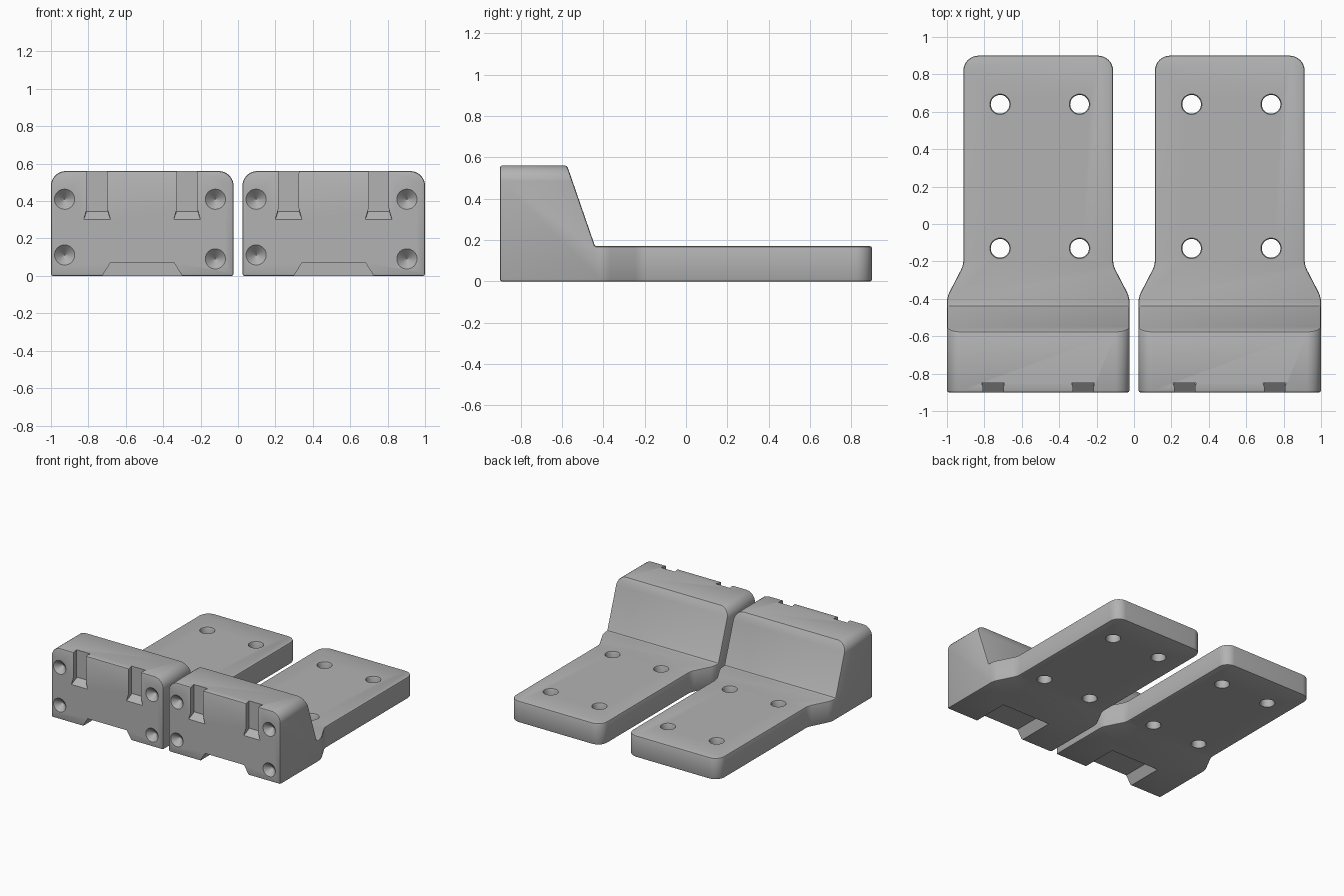
import bpy, bmesh, math
from mathutils import Vector

if "Cube" in bpy.data.objects:
    bpy.data.objects.remove(bpy.data.objects["Cube"])

HALF, ARM = 0.488, 0.40          # half widths of the block and the arm
FRONT, BACK = -0.9, 0.9
TOP, PLATE = 0.56, 0.17

grey = bpy.data.materials.new("grey plastic")
grey.diffuse_color = (0.45, 0.45, 0.45, 1)
grey.use_nodes = True
grey.node_tree.nodes["Principled BSDF"].inputs["Base Color"].default_value = grey.diffuse_color


def rounded(points):
    """Outline from (a, b, radius) corners, each rounded with an arc."""
    out, n = [], len(points)
    for i, (a, b, r) in enumerate(points):
        p = Vector((a, b))
        if r == 0:
            out.append(p)
            continue
        u = (Vector(points[i - 1][:2]) - p).normalized()
        v = (Vector(points[(i + 1) % n][:2]) - p).normalized()
        half = u.angle(v) / 2
        centre = p + (u + v).normalized() * r / math.sin(half)
        s = p + u * r / math.tan(half) - centre
        e = p + v * r / math.tan(half) - centre
        turn = math.atan2(s.x * e.y - s.y * e.x, s.dot(e))
        steps = max(3, round(abs(turn) / 0.2))
        for k in range(steps + 1):
            t = turn * k / steps
            out.append(centre + Vector((s.x * math.cos(t) - s.y * math.sin(t),
                                        s.x * math.sin(t) + s.y * math.cos(t))))
    return out


def loft(bm, lower, upper):
    """Closed solid between two loops with equal point counts."""
    a = [bm.verts.new(p) for p in lower]
    b = [bm.verts.new(p) for p in upper]
    bm.faces.new(a)
    bm.faces.new(b)
    for i in range(len(a)):
        j = (i + 1) % len(a)
        bm.faces.new((a[i], a[j], b[j], b[i]))


def finish(name, bm):
    bmesh.ops.recalc_face_normals(bm, faces=bm.faces)
    me = bpy.data.meshes.new(name)
    bm.to_mesh(me)
    bm.free()
    me.materials.append(grey)
    ob = bpy.data.objects.new(name, me)
    bpy.context.collection.objects.link(ob)
    return ob


def prism(name, outline, place, lo, hi):
    bm = bmesh.new()
    loft(bm, [place(p, lo) for p in outline], [place(p, hi) for p in outline])
    return finish(name, bm)


def lathe(bm, origin, along_y, profile, sides=32):
    """Turned solid from (radius, distance) rings, along y or z."""
    rings = []
    for r, d in profile:
        ring = []
        for k in range(sides):
            t = 2 * math.pi * k / sides
            c, s = r * math.cos(t), r * math.sin(t)
            ring.append(bm.verts.new(Vector(origin) + Vector((c, d, s) if along_y else (c, s, d))))
        rings.append(ring)
    bm.faces.new(rings[0])
    bm.faces.new(rings[-1])
    for a, b in zip(rings, rings[1:]):
        for k in range(sides):
            j = (k + 1) % sides
            bm.faces.new((a[k], a[j], b[j], b[k]))


def boolean(ob, tool, op):
    m = ob.modifiers.new(tool.name, 'BOOLEAN')
    m.operation, m.solver, m.object = op, 'EXACT', tool
    tool.hide_render = True


# Body: plan outline trimmed by the side profile and the front profile
right = [(HALF, FRONT, 0), (HALF, -0.39, 0.12), (ARM, -0.22, 0.12), (ARM, BACK, 0.08)]
plan = rounded(right + [(-x, y, r) for x, y, r in reversed(right)])
body = prism("bracket_left", plan, lambda p, h: (p.x, p.y, h), 0, 0.7)
side = [Vector(p) for p in ((-1, -0.1), (1, -0.1), (1, PLATE), (-0.44, PLATE),
                            (-0.575, TOP), (-1, TOP))]
side_tool = prism("side_profile_helper", side, lambda p, h: (h, p.x, p.y), -0.7, 0.7)
face = rounded([(-HALF - 0.0005, -0.1, 0), (HALF + 0.0005, -0.1, 0),
                (HALF + 0.0005, TOP + 0.0005, 0.08), (-HALF - 0.0005, TOP + 0.0005, 0.08)])
face_tool = prism("front_profile_helper", face, lambda p, h: (p.x, h, p.y), -1.1, 1.1)
boolean(body, side_tool, 'INTERSECT')
boolean(body, face_tool, 'INTERSECT')
bev = body.modifiers.new("edge_round", 'BEVEL')
bev.width, bev.segments, bev.limit_method = 0.01, 2, 'ANGLE'
bev.angle_limit = math.radians(35)

# Bolt holes, chamfered at both ends
bm = bmesh.new()
for x in (-0.204, 0.221):
    for y in (-0.13, 0.64):
        lathe(bm, (x, y, 0), False, [(0.06, -0.01), (0.05, 0.01), (0.05, PLATE - 0.01),
                                     (0.06, PLATE + 0.01)])
# Conical dimples in the front face
for x, z in ((-0.415, 0.41), (-0.415, 0.112), (0.391, 0.41), (0.391, 0.091)):
    lathe(bm, (x, FRONT, z), True, [(0.075, -0.02), (0.054, 0), (0.002, 0.05)])
# Trapezoid recess under the front edge
loft(bm, [(x, -1, z) for x, z in ((-0.245, -0.05), (0.245, -0.05), (0.17, 0.07), (-0.17, 0.07))],
     [(x, -0.6, z) for x, z in ((-0.245, -0.05), (0.245, -0.05), (0.17, 0.07), (-0.17, 0.07))])
cuts = finish("holes_helper", bm)
boolean(body, cuts, 'DIFFERENCE')

# Upright slots, slightly wider at the back, with flared sloping feet
bm_slot, bm_foot = bmesh.new(), bmesh.new()
for cx in (-0.241, 0.24):
    slot = [(cx - 0.053, -0.92), (cx + 0.053, -0.92), (cx + 0.055, -0.87),
            (cx + 0.062, -0.85), (cx - 0.062, -0.85), (cx - 0.055, -0.87)]
    loft(bm_slot, [(x, y, 0.345) for x, y in slot], [(x, y, 0.7) for x, y in slot])
    loft(bm_foot, [(cx - 0.056, -0.85, 0.346), (cx + 0.056, -0.85, 0.346),
                   (cx + 0.056, -0.85, 0.36), (cx - 0.056, -0.85, 0.36)],
         [(cx - 0.074, -0.91, 0.294), (cx + 0.074, -0.91, 0.294),
          (cx + 0.054, -0.91, 0.36), (cx - 0.054, -0.91, 0.36)])
slots, feet = finish("slots_helper", bm_slot), finish("slot_feet_helper", bm_foot)
boolean(body, slots, 'DIFFERENCE')
boolean(body, feet, 'DIFFERENCE')

# Bake the cuts and drop the helpers
graph = bpy.context.evaluated_depsgraph_get()
baked = bpy.data.meshes.new_from_object(body.evaluated_get(graph))
body.modifiers.clear()
body.data = baked
for tool in (side_tool, face_tool, cuts, slots, feet):
    bpy.data.objects.remove(tool)
bpy.context.view_layer.objects.active = body
body.select_set(True)
bpy.ops.object.shade_smooth_by_angle(angle=math.radians(30))

# Matching pair
body.location.x = -0.512
twin = body.copy()
twin.name = "bracket_right"
twin.location.x = 0.512
bpy.context.collection.objects.link(twin)
